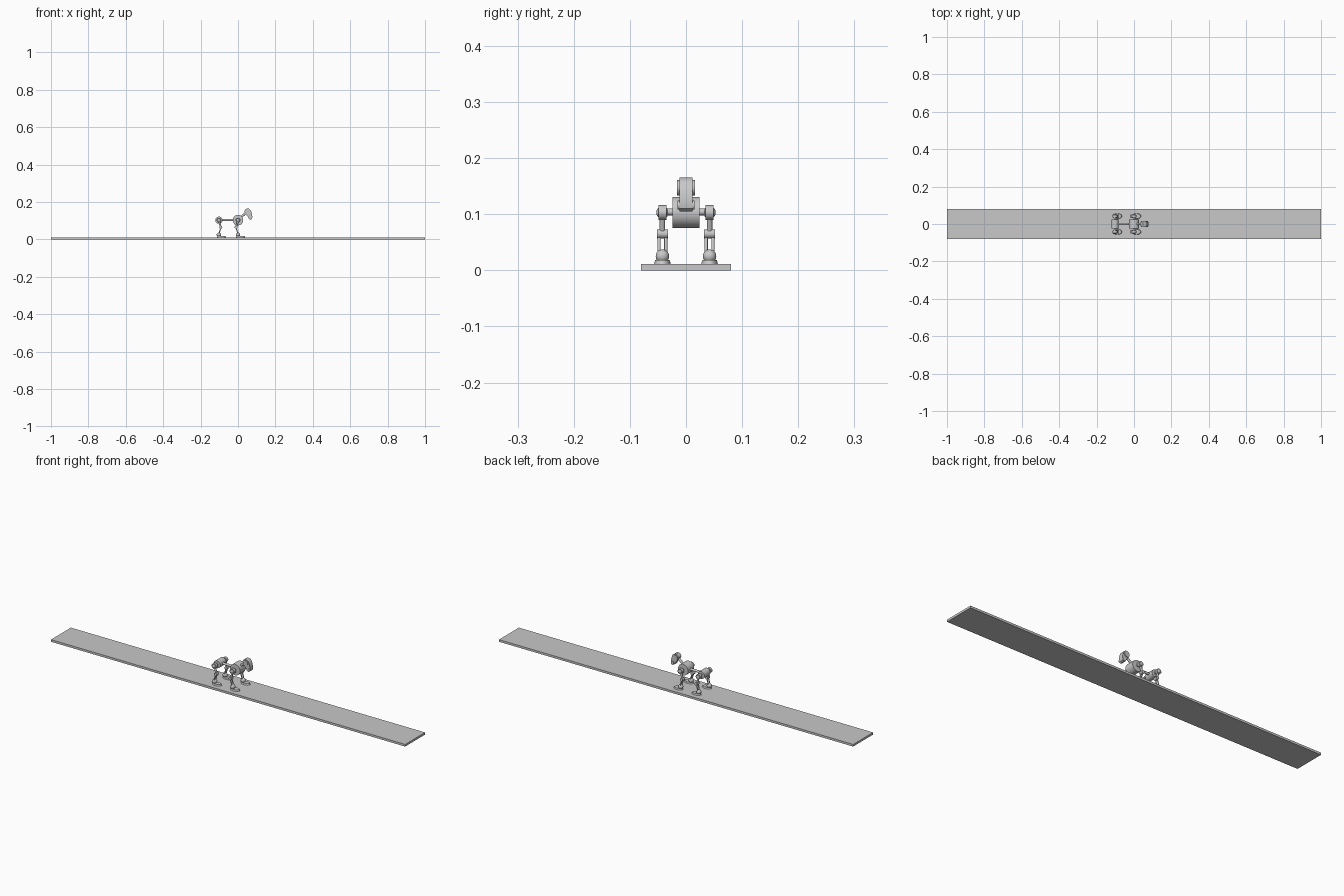
import bpy, math
from mathutils import Vector

if "Cube" in bpy.data.objects:
    bpy.data.objects.remove(bpy.data.objects["Cube"])

grey = bpy.data.materials.new("light grey")
grey.diffuse_color = (0.58, 0.58, 0.58, 1)
grey.use_nodes = True
grey.node_tree.nodes["Principled BSDF"].inputs["Base Color"].default_value = grey.diffuse_color


def finish(ob, name, smooth=True):
    ob.name = name
    ob.data.materials.clear()
    ob.data.materials.append(grey)
    if smooth:
        bpy.ops.object.shade_smooth_by_angle(angle=math.radians(35))
    return ob


def rod(name, a, b, r, r2=None, verts=24):
    a, b = Vector(a), Vector(b)
    d = b - a
    bpy.ops.mesh.primitive_cone_add(vertices=verts, radius1=r, radius2=r if r2 is None else r2,
                                    depth=d.length, location=(a + b) / 2,
                                    rotation=d.to_track_quat('Z', 'Y').to_euler())
    return finish(bpy.context.object, name)


def axle(name, x, y, z, half, r, verts=32):
    return rod(name, (x, y - half, z), (x, y + half, z), r, verts=verts)


def ball(name, loc, r):
    bpy.ops.mesh.primitive_uv_sphere_add(segments=24, ring_count=12, radius=r, location=loc)
    return finish(bpy.context.object, name)


def box(name, loc, size):
    bpy.ops.mesh.primitive_cube_add(size=1, location=loc)
    ob = bpy.context.object
    ob.scale = size
    return finish(ob, name, False)


def side_plate(name, profile, half):
    # x-z outline extruded across the body
    n = len(profile)
    verts = [(x, y, z) for y in (-half, half) for x, z in profile]
    faces = [tuple(range(n)), tuple(reversed(range(n, 2 * n)))]
    faces += [(i, i + n, (i + 1) % n + n, (i + 1) % n) for i in range(n)]
    me = bpy.data.meshes.new(name)
    me.from_pydata(verts, [], faces)
    ob = bpy.data.objects.new(name, me)
    bpy.context.collection.objects.link(ob)
    bpy.ops.object.select_all(action='DESELECT')
    bpy.context.view_layer.objects.active = ob
    ob.select_set(True)
    bpy.ops.object.mode_set(mode='EDIT')
    bpy.ops.mesh.select_all(action='SELECT')
    bpy.ops.mesh.normals_make_consistent(inside=False)
    bpy.ops.object.mode_set(mode='OBJECT')
    return finish(ob, name)


# Long walkway
box("walkway", (0, 0, 0.0055), (2, 0.16, 0.011))

# Body drums joined by the spine
axle("chest_drum", 0, 0, 0.103, 0.024, 0.028, 40)
axle("hip_drum", -0.102, 0, 0.103, 0.024, 0.019, 40)
rod("spine", (-0.10, 0, 0.104), (0, 0, 0.104), 0.006)

# Neck and head
rod("neck", (0.01, 0, 0.115), (0.047, 0, 0.145), 0.006)
side_plate("head", [(0.034, 0.150), (0.038, 0.159), (0.047, 0.165), (0.058, 0.164),
                    (0.067, 0.157), (0.073, 0.143), (0.077, 0.122), (0.075, 0.110),
                    (0.068, 0.105), (0.059, 0.109), (0.052, 0.122), (0.040, 0.136)], 0.012)
axle("ear_disc", 0.052, 0, 0.147, 0.016, 0.014)
axle("jaw_disc", 0.067, 0, 0.116, 0.015, 0.008)

# Four legs: joint, thigh, knee, twin shin rods, ankle, foot
for end, x, bend in (("front", 0.0, -0.010), ("rear", -0.102, 0.010)):
    for side, s in (("left", 1), ("right", -1)):
        tag = f"{end}_{side}"
        y = s * 0.042
        kx = x + bend
        rod(f"{tag}_axle", (x, s * 0.02, 0.104), (x, y, 0.104), 0.006)
        ball(f"{tag}_shoulder", (x, y, 0.103), 0.011)
        axle(f"{tag}_shoulder_disc", x, y, 0.103, 0.007, 0.013)
        rod(f"{tag}_thigh", (x, y, 0.10), (kx, y, 0.066), 0.005)
        axle(f"{tag}_knee", kx, y, 0.065, 0.010, 0.008)
        for k in (-1, 1):
            rod(f"{tag}_shin", (kx, y + k * 0.006, 0.063), (x, y + k * 0.006, 0.028), 0.0028, verts=12)
        ball(f"{tag}_ankle", (x, y, 0.025), 0.012)
        # Flat oval foot reaching forward
        foot = rod(f"{tag}_foot", (x + 0.013, y, 0.011), (x + 0.013, y, 0.018), 0.015, 0.013, 32)
        foot.scale.x = 1.65
